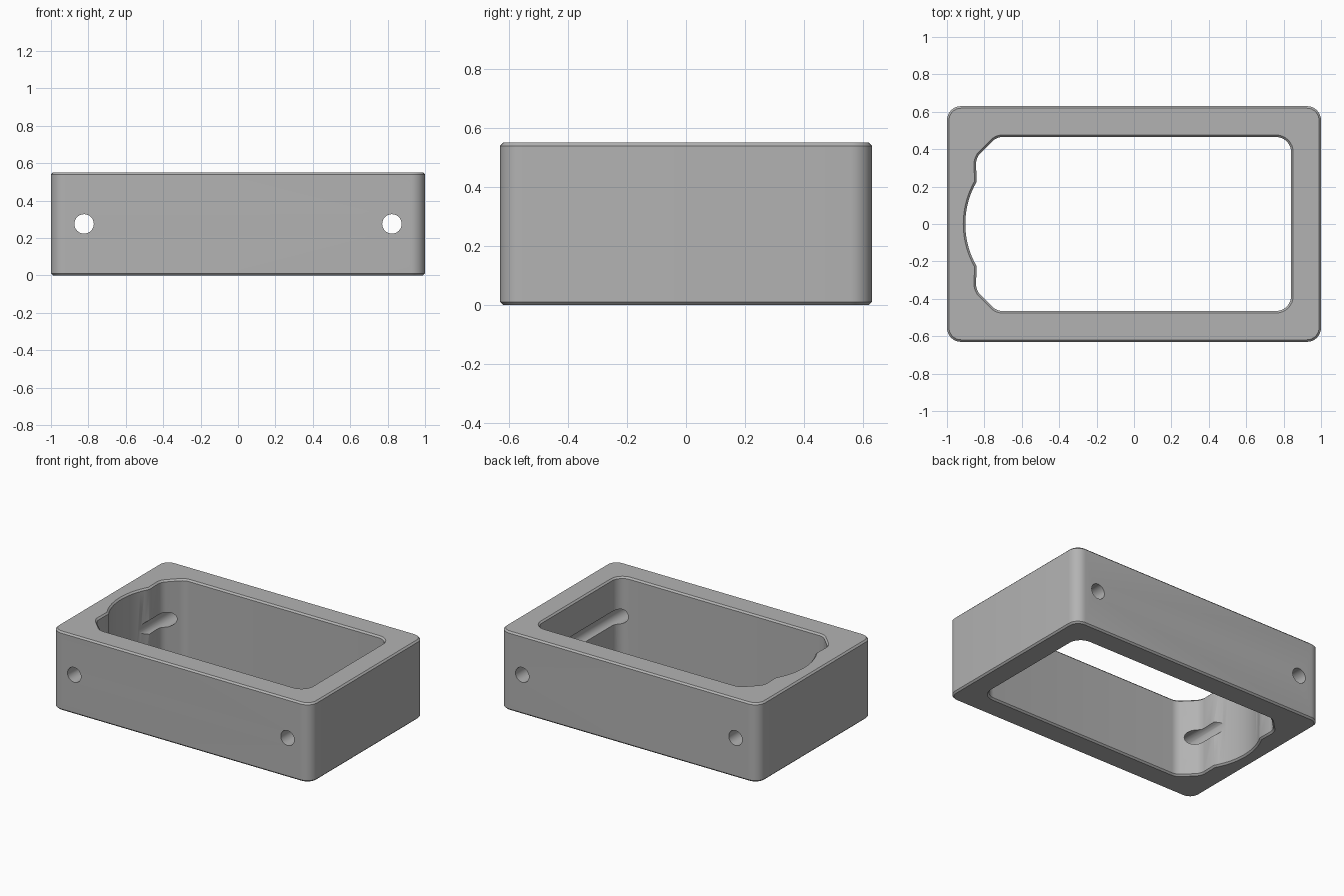
import bpy, bmesh, math
from mathutils import Vector

if "Cube" in bpy.data.objects:
    bpy.data.objects.remove(bpy.data.objects["Cube"])

HEIGHT, CHAMFER = 0.55, 0.011

grey = bpy.data.materials.new("plain grey")
grey.diffuse_color = (0.45, 0.45, 0.45, 1)
grey.use_nodes = True
grey.node_tree.nodes["Principled BSDF"].inputs["Base Color"].default_value = grey.diffuse_color


def fillet(corners, steps=8):
    """Round each (x, y, radius) corner of a closed outline."""
    out = []
    n = len(corners)
    for i, (x, y, r) in enumerate(corners):
        p = Vector((x, y))
        if r == 0:
            out.append(p)
            continue
        a = (Vector(corners[i - 1][:2]) - p).normalized()
        b = (Vector(corners[(i + 1) % n][:2]) - p).normalized()
        half = a.angle(b) / 2
        centre = p + (a + b).normalized() * r / math.sin(half)
        start = p + a * r / math.tan(half) - centre
        end = p + b * r / math.tan(half) - centre
        sweep = math.pi - 2 * half
        for k in range(steps + 1):
            t = k / steps
            out.append(centre + (start * math.sin((1 - t) * sweep)
                                 + end * math.sin(t * sweep)) / math.sin(sweep))
    return out


def offset(points, d):
    """Push a counter-clockwise outline outwards by d."""
    out = []
    for i, p in enumerate(points):
        e1 = (p - points[i - 1]).normalized()
        e2 = (points[(i + 1) % len(points)] - p).normalized()
        n1, n2 = Vector((e1.y, -e1.x)), Vector((e2.y, -e2.x))
        out.append(p + (n1 + n2) * d / (1 + n1.dot(n2)))
    return out


def loft(name, outline, levels):
    """Solid through copies of the outline at (z, offset) levels."""
    bm = bmesh.new()
    rings = [[bm.verts.new((p.x, p.y, z)) for p in offset(outline, d)]
             for z, d in levels]
    n = len(outline)
    for lo, hi in zip(rings, rings[1:]):
        for i in range(n):
            j = (i + 1) % n
            bm.faces.new((lo[i], lo[j], hi[j], hi[i]))
    bm.faces.new(rings[0][::-1])
    bm.faces.new(rings[-1])
    mesh = bpy.data.meshes.new(name)
    bm.to_mesh(mesh)
    bm.free()
    mesh.materials.append(grey)
    obj = bpy.data.objects.new(name, mesh)
    bpy.context.collection.objects.link(obj)
    return obj


# Outer block with rounded corners and chamfered rims
block = fillet([(-1, -0.63, 0.075), (1, -0.63, 0.075),
                (1, 0.63, 0.075), (-1, 0.63, 0.075)])
frame = loft("frame", block, [(0, -CHAMFER), (CHAMFER, 0),
                              (HEIGHT - CHAMFER, 0), (HEIGHT, -CHAMFER)])

# Opening: rounded right end, angled left corners, shallow arc in the left wall
radius, half_chord = 0.452, 0.225
span = math.asin(half_chord / radius)
arc = [(-0.902 + radius * (1 - math.cos(a)), radius * math.sin(a), 0)
       for a in (span * (1 - 2 * k / 14) for k in range(15))]
opening = fillet([(-0.735, -0.465, 0.08), (0.84, -0.465, 0.08),
                  (0.84, 0.465, 0.08), (-0.735, 0.465, 0.08),
                  (-0.845, 0.355, 0.08)] + arc + [(-0.845, -0.355, 0.08)])
cutters = [loft("opening_cutter", opening,
                [(-0.05, 0.05 + CHAMFER), (CHAMFER, 0),
                 (HEIGHT - CHAMFER, 0), (HEIGHT + 0.05, 0.05 + CHAMFER)])]

# Cross holes from front to back, grazing the end walls
for side in (-1, 1):
    bpy.ops.mesh.primitive_cylinder_add(
        vertices=32, radius=0.052, depth=2,
        location=(side * 0.823, 0, HEIGHT / 2), rotation=(math.pi / 2, 0, 0))
    hole = bpy.context.object
    hole.name = "hole_cutter"
    hole.data.materials.append(grey)
    cutters.append(hole)

# Cut, then discard the cutters
bpy.ops.object.select_all(action='DESELECT')
bpy.context.view_layer.objects.active = frame
frame.select_set(True)
for cutter in cutters:
    cutter.hide_render = True
    mod = frame.modifiers.new("cut", 'BOOLEAN')
    mod.operation, mod.solver, mod.object = 'DIFFERENCE', 'EXACT', cutter
    bpy.ops.object.modifier_apply(modifier=mod.name)
for cutter in cutters:
    bpy.data.objects.remove(cutter, do_unlink=True)

bpy.ops.object.shade_smooth_by_angle(angle=math.radians(30))
